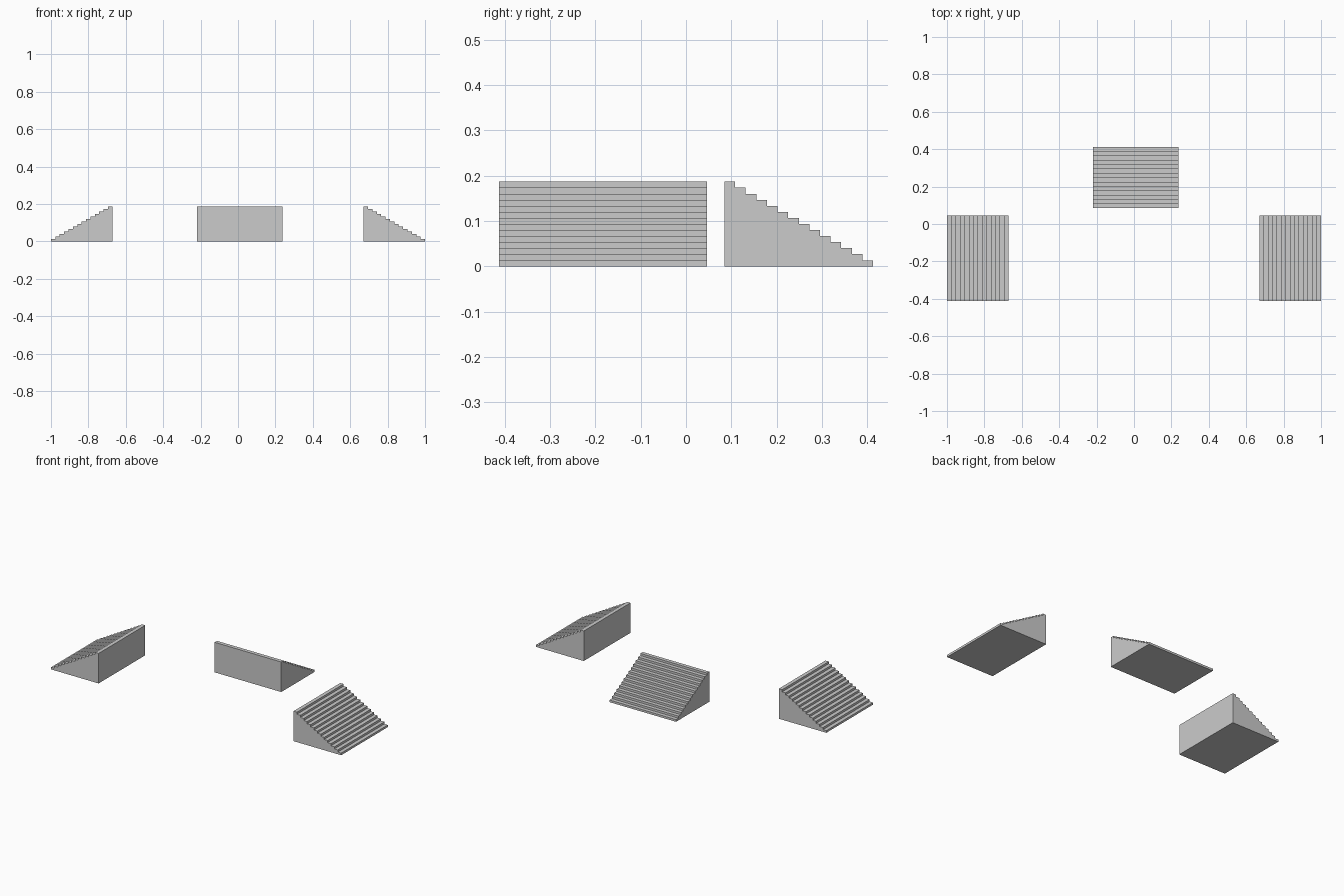
import bpy, bmesh
from math import radians
from mathutils import Matrix

if "Cube" in bpy.data.objects:
    bpy.data.objects.remove(bpy.data.objects["Cube"])

STEPS, RUN, RISE, WIDTH = 14, 0.328, 0.187, 0.459


def stair(name, location, angle):
    """Solid staircase: tall wall at local x=0, descending towards +x."""
    tread, riser = RUN / STEPS, RISE / STEPS
    profile = [(0, 0), (RUN, 0)]
    for i in range(STEPS):
        x = RUN - i * tread
        z = (i + 1) * riser
        profile += [(x, z), (x - tread, z)]
    bm = bmesh.new()
    face = bm.faces.new([bm.verts.new((x, -WIDTH / 2, z)) for x, z in profile])
    ext = bmesh.ops.extrude_face_region(bm, geom=[face], use_keep_orig=True)
    moved = [v for v in ext["geom"] if isinstance(v, bmesh.types.BMVert)]
    bmesh.ops.translate(bm, verts=moved, vec=(0, WIDTH, 0))
    bmesh.ops.transform(bm, verts=bm.verts, matrix=Matrix.Translation(location)
                        @ Matrix.Rotation(radians(angle), 4, 'Z'))
    bmesh.ops.recalc_face_normals(bm, faces=bm.faces)
    mesh = bpy.data.meshes.new(name)
    bm.to_mesh(mesh)
    bm.free()
    obj = bpy.data.objects.new(name, mesh)
    bpy.context.collection.objects.link(obj)


# Two side stands facing outwards, one back stand facing backwards
stair("right_stand", (0.672, -0.183, 0), 0)
stair("left_stand", (-0.672, -0.183, 0), 180)
stair("back_stand", (0.009, 0.085, 0), 90)
